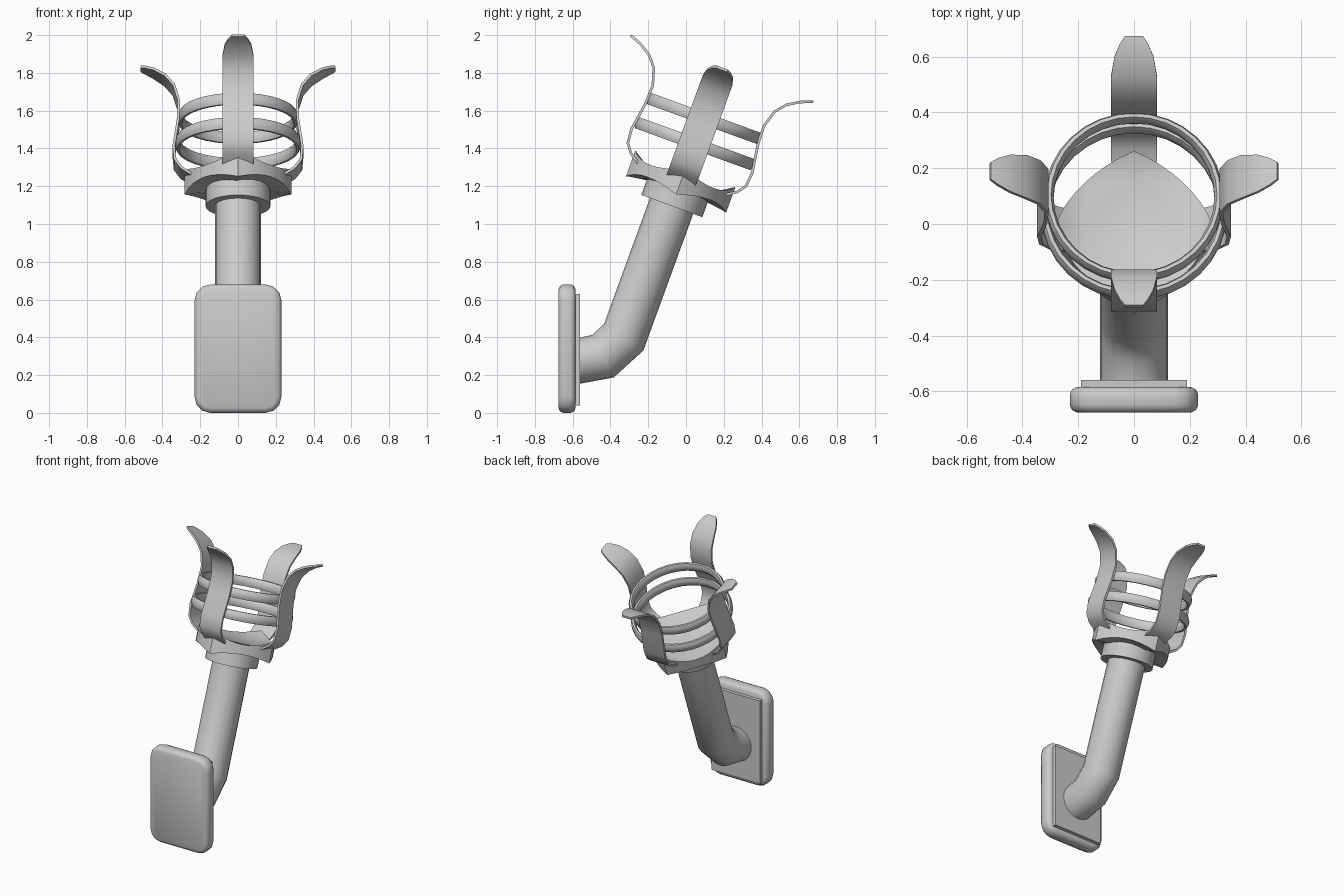
import bpy, bmesh, math
from mathutils import Matrix, Vector

if "Cube" in bpy.data.objects:
    bpy.data.objects.remove(bpy.data.objects["Cube"])

# Frame of the tilted torch head: local z runs along the handle
HEAD = Matrix.Translation((0, -0.075, 1.095)) @ Matrix.Rotation(math.radians(-20), 4, 'X')


def make(name, rows, closed_u=True, closed_v=False, caps=False, mat=None, angle=35):
    """Skin a list of point rows into one mesh object."""
    bm = bmesh.new()
    vs = [[bm.verts.new(p) for p in row] for row in rows]
    n, m = len(rows), len(rows[0])
    for i in range(n if closed_v else n - 1):
        for j in range(m if closed_u else m - 1):
            k, l = (i + 1) % n, (j + 1) % m
            bm.faces.new((vs[i][j], vs[i][l], vs[k][l], vs[k][j]))
    if caps:
        bm.faces.new(vs[0][::-1])
        bm.faces.new(vs[-1])
    bmesh.ops.recalc_face_normals(bm, faces=bm.faces)
    me = bpy.data.meshes.new(name)
    bm.to_mesh(me)
    bm.free()
    ob = bpy.data.objects.new(name, me)
    bpy.context.collection.objects.link(ob)
    if mat:
        ob.matrix_world = mat
    bpy.ops.object.select_all(action='DESELECT')
    ob.select_set(True)
    bpy.context.view_layer.objects.active = ob
    bpy.ops.object.shade_smooth_by_angle(angle=math.radians(angle))
    return ob


def circle(r, z, n=24):
    return [(r * math.cos(2 * math.pi * i / n), r * math.sin(2 * math.pi * i / n), z) for i in range(n)]


def rounded_rect(hx, hz, r, y, zc, seg=3):
    pts = []
    for q, (sx, sz) in enumerate(((1, 1), (-1, 1), (-1, -1), (1, -1))):
        for s in range(seg + 1):
            a = math.pi / 2 * (q + s / seg)
            pts.append((sx * (hx - r) + r * math.cos(a), y, zc + sz * (hz - r) + r * math.sin(a)))
    return pts


# Wall plate with rounded corners and softened rims
make("wall_plate", [rounded_rect(0.23 - d, 0.34 - d, 0.085 - d, y, 0.34)
                    for y, d in ((-0.675, 0.025), (-0.667, 0.008), (-0.65, 0),
                                 (-0.61, 0), (-0.593, 0.008), (-0.585, 0.025))], caps=True, angle=50)

# Thin raised backing panel
make("backing_panel", [[(0.19, y, 0.04), (-0.19, y, 0.04), (-0.19, y, 0.63), (0.19, y, 0.63)]
                       for y in (-0.595, -0.56)], caps=True)

# Bent handle tube with mitred joints: (y, z, ring tilt, mitre stretch)
rows = []
for y, z, tilt, k in ((-0.58, 0.273, 0, 1), (-0.44, 0.30, 27, 1.035),
                      (-0.33, 0.40, 56, 1.03), (-0.06, 1.14, 70, 1)):
    n = Vector((0, -math.sin(math.radians(tilt)), math.cos(math.radians(tilt))))
    rows.append([Vector((0, y, z)) + Vector((0.122 * c[0], 0, 0)) + n * c[1] * 0.122 * k
                 for c in circle(1, 0, 20)])
make("handle", rows, caps=True, angle=40)

# Collar under the crown
make("collar", [circle(0.172, 0), circle(0.172, 0.12)], caps=True, mat=HEAD)

# Crown plate with four spikes, pulled up and down at each spike
crown = [[], [], [], [], []]
N = 32
for i in range(N):
    a = 2 * math.pi * i / N
    f = abs((i % 8) - 4) / 4
    p = f ** 2
    rad = 0.25 + 0.032 * p
    for row, (r, t) in zip(crown, ((0.12, 0.09), (rad - 0.02, 0.10 - 0.03 * p), (rad, 0.10 - 0.035 * p),
                                   (rad, 0.165 + 0.045 * p), (0.20, 0.155))):
        row.append((r * math.cos(a), r * math.sin(a), t))
make("crown", crown, caps=True, mat=HEAD)

# Two basket hoops with a rounded band section
for name, r, t in (("lower_hoop", 0.318, 0.352), ("upper_hoop", 0.304, 0.494)):
    section = [(0.017 * math.cos(b), 0.034 * math.sin(b))
               for b in (math.pi * (j + 0.5) / 4 for j in range(8))]
    make(name, [circle(r + dr, t + dt, 32) for dr, dt in section], closed_v=True, mat=HEAD, angle=50)

# Four flared petals: (radius, height, half width)
PETAL = [(0.225, 0.14, 0.08), (0.299, 0.188, 0.083), (0.333, 0.234, 0.083), (0.340, 0.31, 0.083),
         (0.317, 0.461, 0.083), (0.313, 0.565, 0.083), (0.340, 0.655, 0.083), (0.386, 0.71, 0.082),
         (0.446, 0.748, 0.07), (0.49, 0.766, 0.05), (0.515, 0.774, 0.032)]
rows = []
for i, (r, t, w) in enumerate(PETAL):
    a, b = PETAL[max(i - 1, 0)], PETAL[min(i + 1, len(PETAL) - 1)]
    d = Vector((b[0] - a[0], b[1] - a[1])).normalized() * 0.007
    o, q = (r + d.y, t - d.x), (r - d.y, t + d.x)
    rows.append([(o[0], -w, o[1]), (o[0], w, o[1]), (q[0], w, q[1]), (q[0], -w, q[1])])
for i, name in enumerate(("right_petal", "back_petal", "left_petal", "front_petal")):
    make(name, rows, caps=True, mat=HEAD @ Matrix.Rotation(i * math.pi / 2, 4, 'Z'), angle=50)
